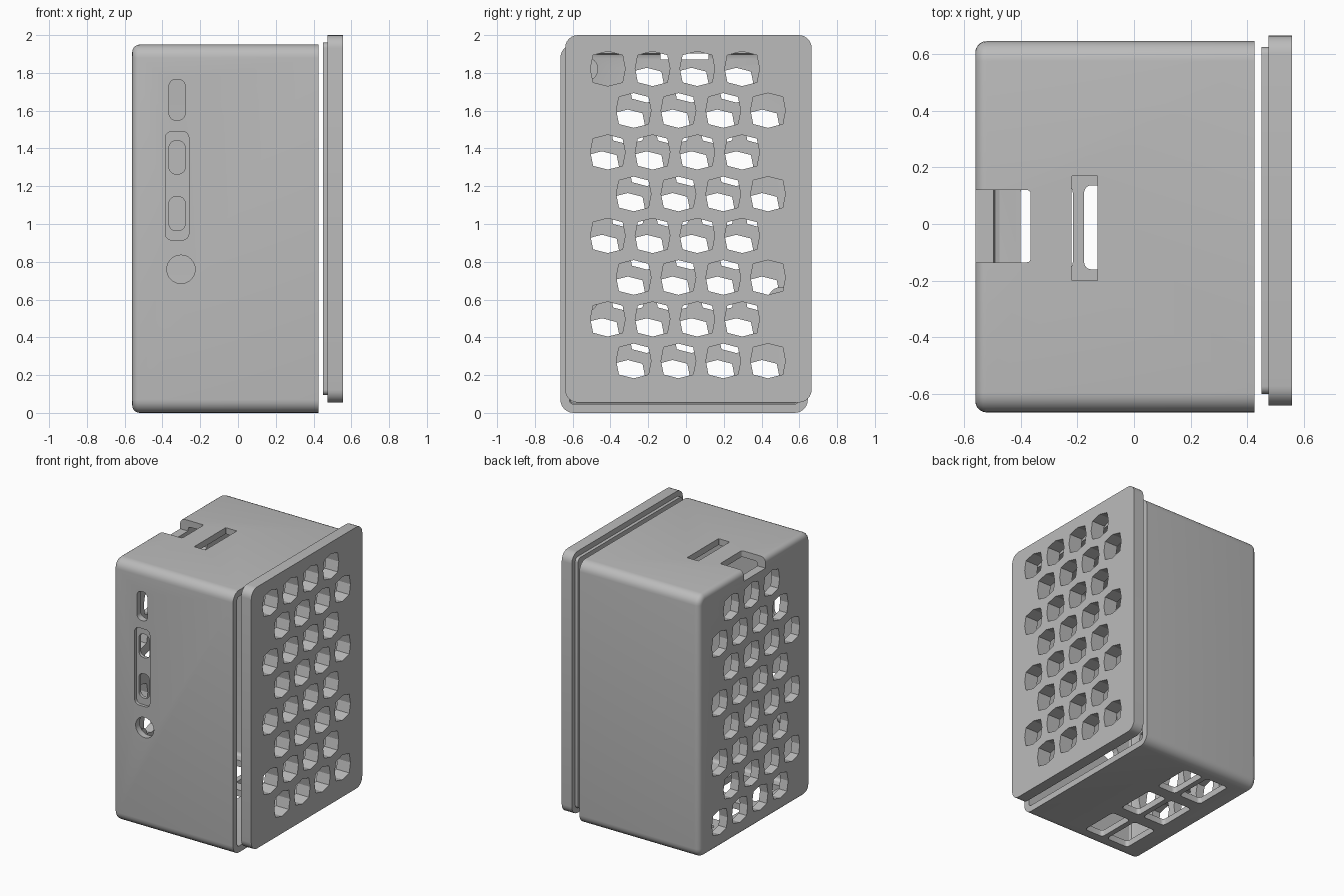
import bpy
import bmesh
from math import sin, cos, pi, radians
from mathutils import Vector

cube = bpy.data.objects.get("Cube")
if cube:
    bpy.data.objects.remove(cube, do_unlink=True)

grey = bpy.data.materials.new("plain grey")
grey.use_nodes = True
GREY = (0.5, 0.5, 0.5, 1)
grey.diffuse_color = GREY
grey.node_tree.nodes["Principled BSDF"].inputs["Base Color"].default_value = GREY


def rounded_rect(u0, u1, v0, v1, r, steps=6):
    """Outline of a rectangle with rounded corners."""
    pts = []
    corners = [(u1 - r, v1 - r), (u0 + r, v1 - r), (u0 + r, v0 + r), (u1 - r, v0 + r)]
    for k, (cu, cv) in enumerate(corners):
        for i in range(steps + 1):
            a = (k + i / steps) * pi / 2
            pts.append((cu + r * cos(a), cv + r * sin(a)))
    return pts


def circle(u, v, r, n=32):
    return [(u + r * cos(2 * pi * i / n), v + r * sin(2 * pi * i / n)) for i in range(n)]


def vent(u, v):
    """Eight sided barrel outline of one vent hole."""
    w, h, cw, ch = 0.092, 0.092, 0.078, 0.072
    shape = [(w, 0), (cw, ch), (0, h), (-cw, ch), (-w, 0), (-cw, -ch), (0, -h), (cw, -ch)]
    return [(u + a, v + b) for a, b in shape]


def place(axis, depth, u, v):
    return {"x": (depth, u, v), "y": (u, depth, v), "z": (u, v, depth)}[axis]


def loft(bm, axis, sections):
    """Closed skin through a list of (depth, outline) sections."""
    loops = [[bm.verts.new(place(axis, d, u, v)) for u, v in line] for d, line in sections]
    n = len(loops[0])
    faces = []
    for a, b in zip(loops, loops[1:]):
        for i in range(n):
            j = (i + 1) % n
            faces.append(bm.faces.new((a[i], a[j], b[j], b[i])))
    faces.append(bm.faces.new(loops[0]))
    faces.append(bm.faces.new(loops[-1]))
    bmesh.ops.recalc_face_normals(bm, faces=faces)


def make(name, lofts):
    bm = bmesh.new()
    for axis, sections in lofts:
        loft(bm, axis, sections)
    me = bpy.data.meshes.new(name)
    bm.to_mesh(me)
    bm.free()
    me.materials.append(grey)
    ob = bpy.data.objects.new(name, me)
    bpy.context.scene.collection.objects.link(ob)
    return ob


def prism(axis, d0, d1, line):
    return (axis, [(d0, line), (d1, line)])


def cut(ob, prisms):
    """Subtract the prisms from the object and discard the cutter."""
    cutter = make("cutter", prisms)
    cutter.hide_render = True
    mod = ob.modifiers.new("cut", "BOOLEAN")
    mod.operation = "DIFFERENCE"
    mod.solver = "EXACT"
    mod.object = cutter
    bpy.context.view_layer.update()
    done = ob.evaluated_get(bpy.context.evaluated_depsgraph_get())
    me = bpy.data.meshes.new_from_object(done)
    ob.modifiers.clear()
    ob.data = me
    bpy.data.objects.remove(cutter, do_unlink=True)


def vent_field(d0, d1, y0, z_top, skip=()):
    """Eight staggered rows of four vents."""
    return [prism("x", d0, d1, vent(y0 + 0.237 * c + 0.137 * (r % 2), z_top - 0.221 * r))
            for r in range(8) for c in range(4) if (r, c) not in skip]


# Case body: a deep tray opening towards +x, filleted round its closed end
BACK, RIM, WALL, FILLET = -0.56, 0.425, 0.047, 0.04


def body_line(inset, r=0.07):
    return rounded_rect(-0.665 + inset, 0.645 - inset, inset, 1.95 - inset, max(r - inset, 0.015))


skin = []
for i in range(6):
    a = i / 5 * pi / 2
    skin.append((BACK + FILLET * (1 - sin(a)), body_line(FILLET * (1 - cos(a)))))
skin = sorted(
    [(BACK + FILLET * (1 - cos(i / 5 * pi / 2)), body_line(FILLET * (1 - sin(i / 5 * pi / 2))))
     for i in range(6)], key=lambda s: s[0])
skin += [(RIM, body_line(0)), (RIM, body_line(WALL)),
         (-0.475, body_line(WALL)), (-0.49, body_line(WALL + 0.006)), (-0.495, body_line(WALL + 0.02))]
body = make("case_body", [("x", skin)])

# Shallow recess around the two small ports
cut(body, [prism("y", -0.7, -0.642, rounded_rect(-0.385, -0.26, 0.915, 1.49, 0.035))])

# Front ports, top slot, card notch, bottom sockets and rear vents
ports = [prism("y", -0.72, -0.58, rounded_rect(-0.365, -0.28, z0, z1, 0.035))
         for z0, z1 in ((1.55, 1.765), (1.265, 1.44), (0.965, 1.145))]
ports.append(prism("y", -0.72, -0.58, circle(-0.302, 0.76, 0.075)))
top_cuts = [prism("z", 1.86, 2.05, rounded_rect(-0.22, -0.128, -0.2, 0.17, 0.002, 1)),
            prism("z", 1.87, 2.05, rounded_rect(-0.65, -0.365, -0.135, 0.12, 0.012, 3))]
sockets = [prism("z", -0.1, 0.08, rounded_rect(x0, x1, y - 0.148, y + 0.148, 0.025))
           for y in (-0.40, -0.012, 0.375) for x0, x1 in ((-0.40, -0.216), (-0.176, -0.02))]
rear_vents = vent_field(-0.65, -0.45, -0.445, 1.735, skip={(0, 0)})
cut(body, ports + top_cuts + sockets + rear_vents)

# Board standoffs on the inside of the closed end
posts = make("board_standoffs", [prism("x", -0.5, -0.42, circle(y, z, 0.065, 24))
                                 for y in (-0.53, 0.5) for z in (1.82, 0.6)])


# Vented lid with a stepped lip, standing clear of the body
def lid_line(inset):
    return rounded_rect(-0.64 + inset, 0.665 - inset, 0.055 + inset, 2 - inset, 0.068 - inset)


lid = make("vented_lid", [("x", [(0.45, lid_line(0.04)), (0.474, lid_line(0.04)),
                                 (0.474, lid_line(0)), (0.557, lid_line(0))])])
cut(lid, vent_field(0.35, 0.65, -0.414, 1.822))

# Smooth the fillets, keep the edges crisp
for ob in (body, posts, lid):
    bpy.ops.object.select_all(action="DESELECT")
    ob.select_set(True)
    bpy.context.view_layer.objects.active = ob
    bpy.ops.object.shade_smooth_by_angle(angle=radians(20))
